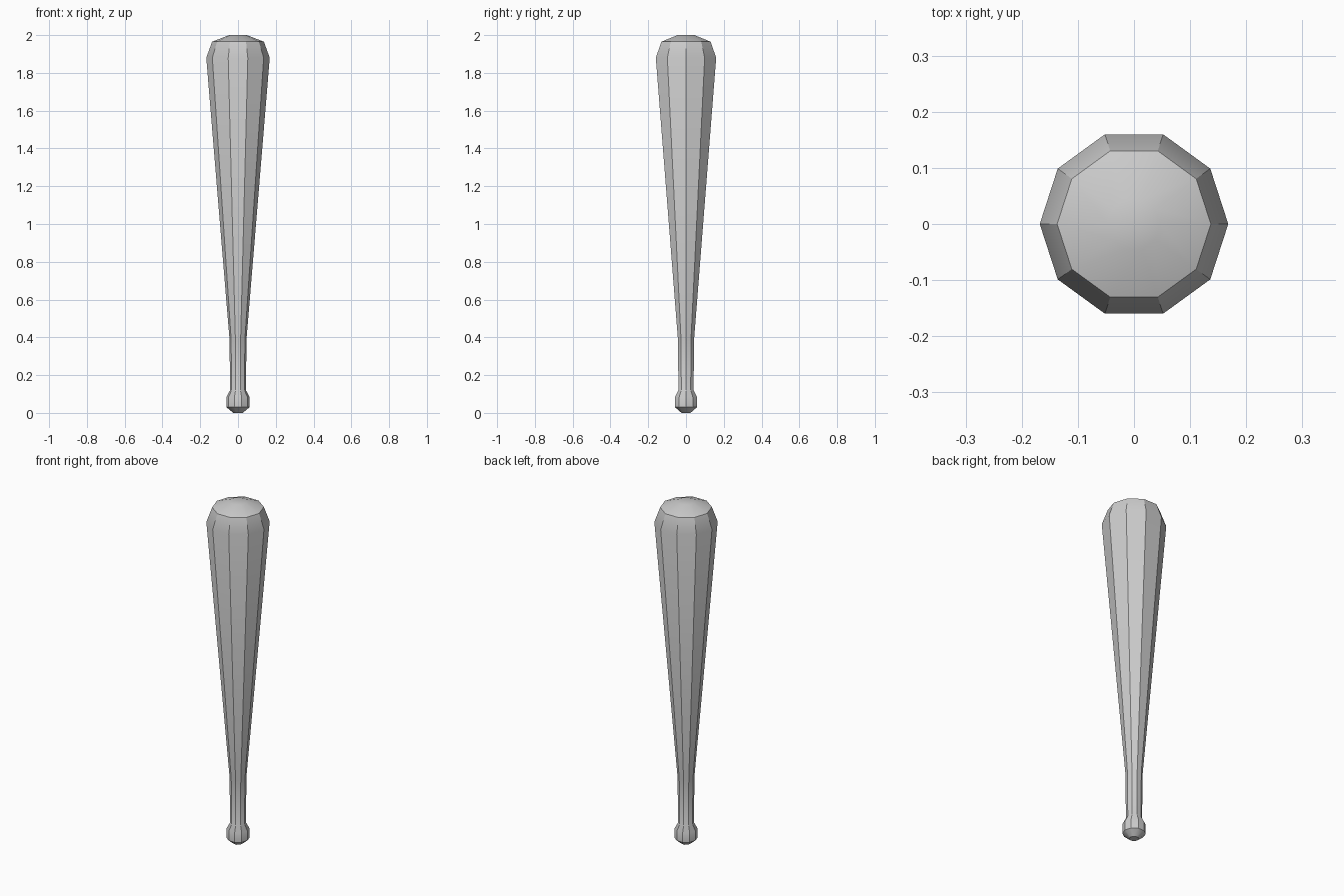
import bpy, bmesh
from math import cos, sin, tau

if "Cube" in bpy.data.objects:
    bpy.data.objects.remove(bpy.data.objects["Cube"])

SIDES = 10
# (radius, height) from the knob up to the rounded tip
PROFILE = [(0.025, 0.0), (0.061, 0.03), (0.061, 0.085), (0.042, 0.12),
           (0.045, 0.39), (0.168, 1.88), (0.137, 1.965), (0.047, 2.0)]

# Ten-sided bat lofted through the profile rings
bm = bmesh.new()
rings = [[bm.verts.new((r * cos(tau * i / SIDES), r * sin(tau * i / SIDES), z))
          for i in range(SIDES)] for r, z in PROFILE]
for low, high in zip(rings, rings[1:]):
    for i in range(SIDES):
        j = (i + 1) % SIDES
        bm.faces.new((low[i], low[j], high[j], high[i]))

# Flat end caps
bm.faces.new(rings[0][::-1])
bm.faces.new(rings[-1])

mesh = bpy.data.meshes.new("bat")
bm.to_mesh(mesh)
bm.free()
bat = bpy.data.objects.new("bat", mesh)
bpy.context.collection.objects.link(bat)

# Soft shoulder, crisp long edges
bpy.context.view_layer.objects.active = bat
bat.select_set(True)
bpy.ops.object.shade_smooth_by_angle(angle=tau / 12)
